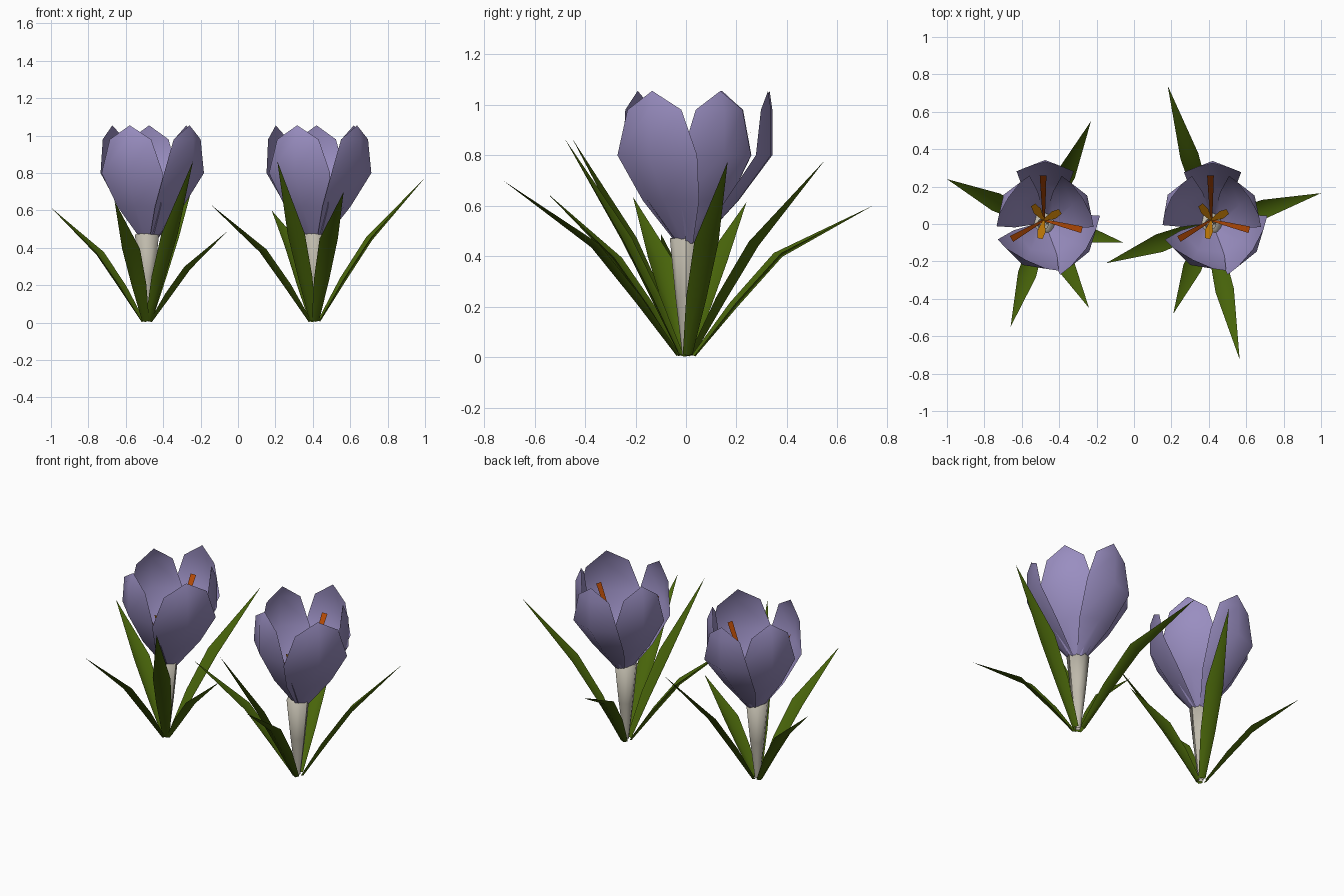
import bpy, bmesh, math
from mathutils import Vector

if "Cube" in bpy.data.objects:
    bpy.data.objects.remove(bpy.data.objects["Cube"])


def material(name, rgb):
    m = bpy.data.materials.new(name)
    m.diffuse_color = (*rgb, 1)
    m.use_nodes = True
    m.node_tree.nodes["Principled BSDF"].inputs["Base Color"].default_value = m.diffuse_color
    return m


LAVENDER = material("lavender", (0.32, 0.27, 0.53))
GREEN = material("leaf green", (0.065, 0.128, 0.003))
CREAM = material("stem cream", (0.52, 0.49, 0.41))
RUST = material("stigma orange", (0.50, 0.075, 0.002))
YELLOW = material("anther yellow", (0.88, 0.32, 0.004))


def loft(name, rows, mat):
    """Join rows of points into a sheet; a one-point row closes it to a tip."""
    bm = bmesh.new()
    vs = [[bm.verts.new(p) for p in row] for row in rows]
    for a, b in zip(vs, vs[1:]):
        for i in range(len(a) - 1):
            if len(b) == 1:
                bm.faces.new((a[i], a[i + 1], b[0]))
            else:
                bm.faces.new((a[i], a[i + 1], b[i + 1], b[i]))
    for f in bm.faces:
        f.smooth = True
    me = bpy.data.meshes.new(name)
    bm.to_mesh(me)
    bm.free()
    me.materials.append(mat)
    ob = bpy.data.objects.new(name, me)
    bpy.context.collection.objects.link(ob)
    return ob


def frame(angle):
    a = math.radians(angle)
    return Vector((math.cos(a), math.sin(a), 0)), Vector((-math.sin(a), math.cos(a), 0))


def petal(c, angle, push, wide):
    out, side = frame(angle)
    rows = []
    # height, half width, centre radius, edge radius, share of outward push
    for z, w, rc, re, k in ((.45, .035, .04, .03, 0), (.62, .12, .17, .12, .4),
                            (.80, .17, .265, .205, 1), (.98, .115, .265, .225, 1)):
        rows.append([c + out * ((rc if s == 0 else re) + push * k) + side * w * wide * s
                     + Vector((0, 0, z)) for s in (-1, 0, 1)])
    rows.append([c + out * (.235 + push * 1.3) + Vector((0, 0, 1.055))])
    loft("petal", rows, LAVENDER)


def leaf(c, tip):
    tip = Vector(tip)
    flat = Vector((tip.x - c.x, tip.y - c.y, 0))
    reach, out = flat.length, flat.normalized()
    side = Vector((-out.y, out.x, 0))
    bend = .58 + .2 * (reach / tip.z - .75)
    rows = []
    # share of reach, share of height, half width, keel depth
    for h, v, w, k in ((.04, .015, .02, .01), (.25, bend * .52, .042, .025),
                       (.49, bend, .05, .025)):
        p = c + out * reach * h + Vector((0, 0, tip.z * v))
        keel = (out * .8 - Vector((0, 0, .6))) * k
        rows.append([p + side * w * s + (keel if s == 0 else Vector())
                     for s in (-1, 0, 1)])
    rows.append([tip])
    loft("leaf", rows, GREEN)


def strip(name, c, angle, shape, mat):
    out, side = frame(angle)
    loft(name, [[c + out * r + side * w * s + Vector((0, 0, z)) for s in (-1, 1)]
                for r, z, w in shape], mat)


def flower(c, petals, tips):
    # tapered stem tube
    rings = []
    for z, r in ((.01, .015), (.24, .042), (.47, .064), (.48, .03)):
        rings.append([c + frame(i * 45)[0] * r + Vector((0, 0, z)) for i in range(9)])
    loft("stem", rings, CREAM)
    for angle, push, wide in petals:
        petal(c + Vector((.012, .012, 0)), angle, push, wide)
    for tip in tips:
        leaf(c, tip)
    # flower centre: three long stigmas and three short anthers
    heart = c + Vector((.005, .02, 0))
    for angle, reach in ((91, .24), (-14, .21), (210, .20)):
        strip("stigma", heart, angle,
              ((0, .47, .005), (reach * .5, .70, .012), (reach, .90, .018)), RUST)
    for angle in (125, 28, 258):
        strip("anther", heart, angle,
              ((0, .47, .005), (.06, .65, .022), (.10, .77, .014)), YELLOW)


# azimuth, outward push and width of each petal, then the leaf tips
flower(Vector((-.487, 0, 0)),
       ((32, 0, .95), (90, .065, .9), (147, 0, .95), (243, -.005, 1.08), (326, .02, 1.12)),
       ((-1, .24, .615), (-.23, .55, .78), (-.055, -.10, .49),
        (-.24, -.45, .865), (-.66, -.55, .65)))
flower(Vector((.408, 0, 0)),
       ((32, 0, .95), (90, .06, .9), (149, .015, .9), (243, -.005, 1.08), (326, .02, 1.12)),
       ((.18, .74, .60), (1, .165, .775), (-.15, -.21, .635),
        (.21, -.48, .865), (.565, -.725, .70)))
